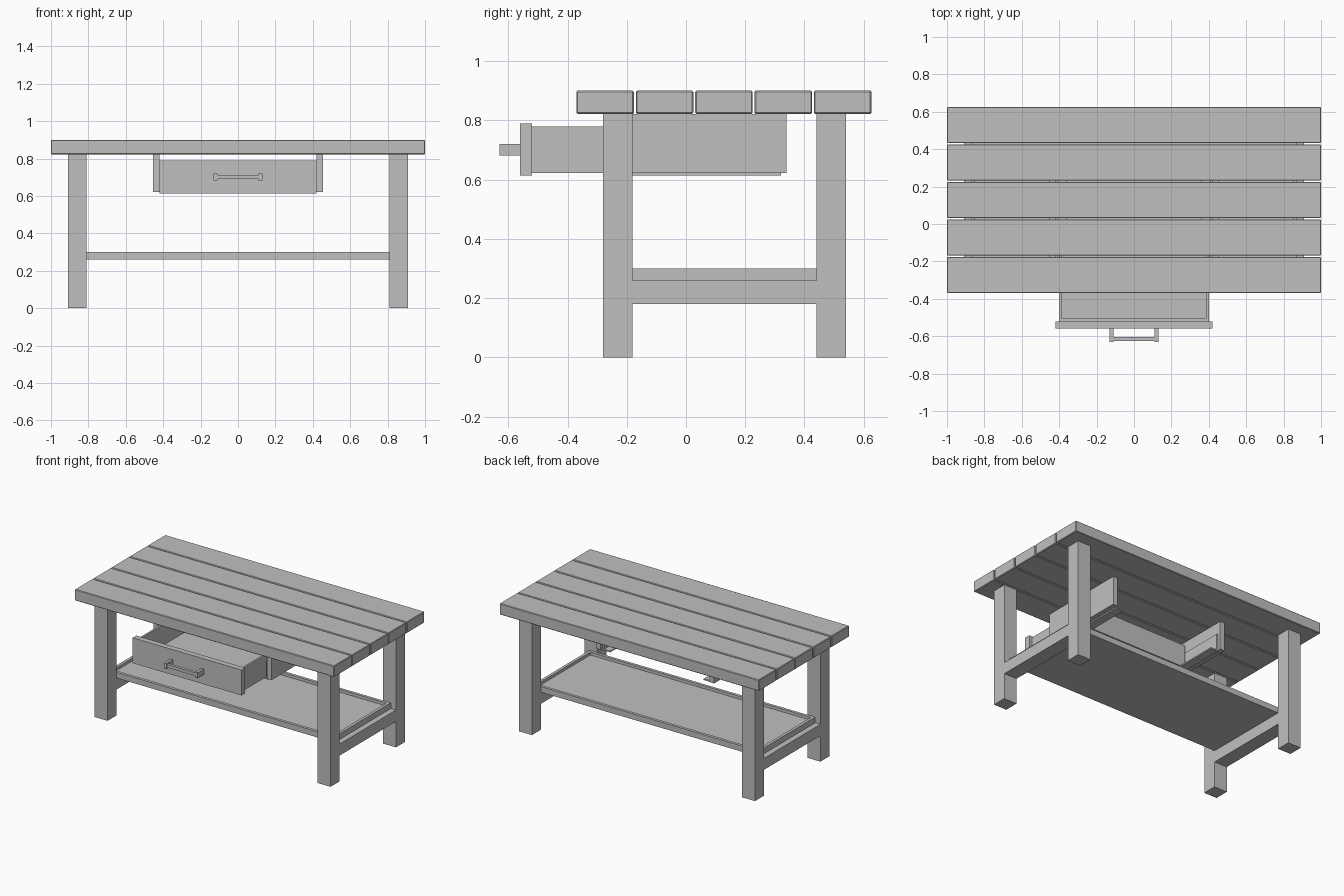
import bpy
import bmesh
from mathutils import Vector

cube = bpy.data.objects.get("Cube")
if cube:
    bpy.data.objects.remove(cube, do_unlink=True)

GREY = (0.53, 0.53, 0.53, 1.0)
mat = bpy.data.materials.new("plain_grey")
mat.use_nodes = True
mat.diffuse_color = GREY
mat.node_tree.nodes["Principled BSDF"].inputs["Base Color"].default_value = GREY


def box(name, x, y, z, bevel=0.0):
    """Box spanning the given (low, high) range on each axis."""
    low, high = (Vector(c) for c in zip(x, y, z))
    bm = bmesh.new()
    bmesh.ops.create_cube(bm, size=1.0)
    for v in bm.verts:
        v.co = [low[i] + (v.co[i] + 0.5) * (high[i] - low[i]) for i in range(3)]
    mesh = bpy.data.meshes.new(name)
    bm.to_mesh(mesh)
    bm.free()
    mesh.materials.append(mat)
    obj = bpy.data.objects.new(name, mesh)
    bpy.context.collection.objects.link(obj)
    if bevel:
        mod = obj.modifiers.new("soft_edges", "BEVEL")
        mod.width = bevel
        mod.segments = 1
    return obj


def pair(name, x, y, z):
    """Matching boxes on the left (+x) and right (-x)."""
    box("left_" + name, x, y, z)
    box("right_" + name, (-x[1], -x[0]), y, z)


def tray(name, x, y, z, wall, floor):
    """Open box with a floor and four walls."""
    inner_y = (y[0] + wall, y[1] - wall)
    box(name + "_floor", (-x + wall, x - wall), inner_y, (z[0], z[0] + floor))
    pair(name + "_side", (x - wall, x), y, z)
    box(name + "_front_wall", (-x + wall, x - wall), (y[0], inner_y[0]), z)
    box(name + "_back_wall", (-x + wall, x - wall), (inner_y[1], y[1]), z)


# Tabletop planks
PLANK, STEP = 0.194, 0.2005
for i in range(5):
    start = -0.37 + i * STEP
    box(f"top_plank_{i + 1}", (-1, 1), (start, start + PLANK), (0.822, 0.9), 0.004)

# Legs and low side rails
LEG_X = (0.81, 0.91)
pair("front_leg", LEG_X, (-0.28, -0.18), (0, 0.822))
pair("back_leg", LEG_X, (0.44, 0.54), (0, 0.822))
pair("side_rail", LEG_X, (-0.18, 0.44), (0.18, 0.26))

# Lower shelf with a raised rim
tray("shelf", 0.87, (-0.18, 0.44), (0.26, 0.30), 0.02, 0.02)

# Drawer hangers under the top, with angled runners inside
pair("drawer_hanger", (0.42, 0.455), (-0.28, 0.34), (0.622, 0.822))
pair("runner_wall", (0.408, 0.42), (-0.27, 0.32), (0.622, 0.735))
pair("runner_ledge", (0.36, 0.42), (-0.27, 0.32), (0.613, 0.622))

# Open drawer
tray("drawer", 0.40, (-0.52, 0.02), (0.622, 0.78), 0.014, 0.015)
box("drawer_front", (-0.42, 0.42), (-0.56, -0.52), (0.613, 0.79))

# Drawer handle
pair("handle_mount", (0.11, 0.13), (-0.63, -0.56), (0.682, 0.72))
box("handle_bar", (-0.11, 0.11), (-0.625, -0.605), (0.69, 0.712))
